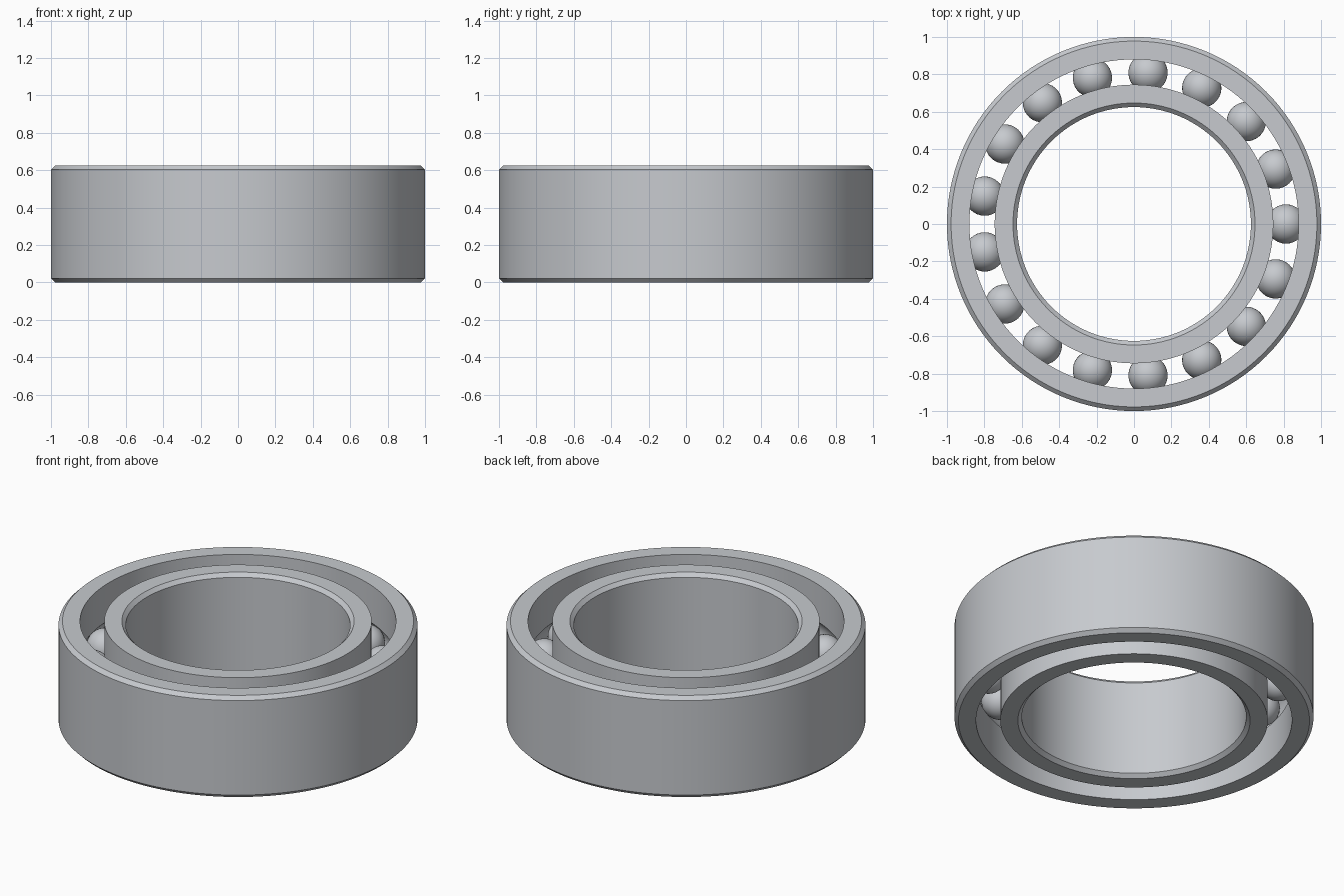
import bpy, bmesh, math

cube = bpy.data.objects.get("Cube")
if cube:
    bpy.data.objects.remove(cube, do_unlink=True)

HEIGHT = 0.625
MID = HEIGHT / 2
BORE, INNER_LAND, OUTER_LAND, RIM = 0.625, 0.745, 0.88, 1.0
PITCH = (INNER_LAND + OUTER_LAND) / 2
BALL_RADIUS = 0.105
BALL_COUNT = 17
CHAMFER = 0.022
SEGMENTS = 128

steel = bpy.data.materials.new("brushed steel")
steel.use_nodes = True
colour = (0.57, 0.59, 0.62, 1)
steel.diffuse_color = colour
steel.node_tree.nodes["Principled BSDF"].inputs["Base Color"].default_value = colour


def add_object(name, bm):
    mesh = bpy.data.meshes.new(name)
    bm.to_mesh(mesh)
    bm.free()
    mesh.materials.append(steel)
    obj = bpy.data.objects.new(name, mesh)
    bpy.context.collection.objects.link(obj)
    bpy.ops.object.select_all(action='DESELECT')
    obj.select_set(True)
    bpy.context.view_layer.objects.active = obj
    bpy.ops.object.shade_smooth_by_angle(angle=math.radians(25))
    return obj


def race_arc(side, steps=12):
    """Ball groove, bottom to top; side is +1 for outer ring, -1 for inner."""
    r = BALL_RADIUS + 0.002
    limit = math.acos((OUTER_LAND - PITCH) / r)
    angles = [limit * (2 * i / steps - 1) for i in range(steps + 1)]
    return [(PITCH + side * r * math.cos(a), MID + r * math.sin(a)) for a in angles]


def ring(name, chamfered, land, side):
    """Revolve a ring with one chamfered wall and one grooved wall."""
    edge = chamfered - side * CHAMFER
    profile = [(land, 0)] + race_arc(side) + [
        (land, HEIGHT), (edge, HEIGHT), (chamfered, HEIGHT - CHAMFER),
        (chamfered, CHAMFER), (edge, 0)]
    bm = bmesh.new()
    loops = []
    for s in range(SEGMENTS):
        a = math.tau * s / SEGMENTS
        loops.append([bm.verts.new((r * math.cos(a), r * math.sin(a), z))
                      for r, z in profile])
    n = len(profile)
    for s in range(SEGMENTS):
        here, there = loops[s], loops[(s + 1) % SEGMENTS]
        for i in range(n):
            j = (i + 1) % n
            bm.faces.new((here[i], there[i], there[j], here[j]))
    bmesh.ops.recalc_face_normals(bm, faces=bm.faces)
    return add_object(name, bm)


# Inner and outer rings
ring("outer_ring", RIM, OUTER_LAND, 1)
ring("inner_ring", BORE, INNER_LAND, -1)

# Balls spaced evenly around the race, sharing one mesh
bm = bmesh.new()
bmesh.ops.create_uvsphere(bm, u_segments=32, v_segments=20, radius=BALL_RADIUS)
first = add_object("ball_1", bm)
for i in range(BALL_COUNT):
    ball = first
    if i:
        ball = bpy.data.objects.new(f"ball_{i + 1}", first.data)
        bpy.context.collection.objects.link(ball)
    a = math.tau * i / BALL_COUNT
    ball.location = (PITCH * math.cos(a), PITCH * math.sin(a), MID)
    ball.rotation_euler.z = a
